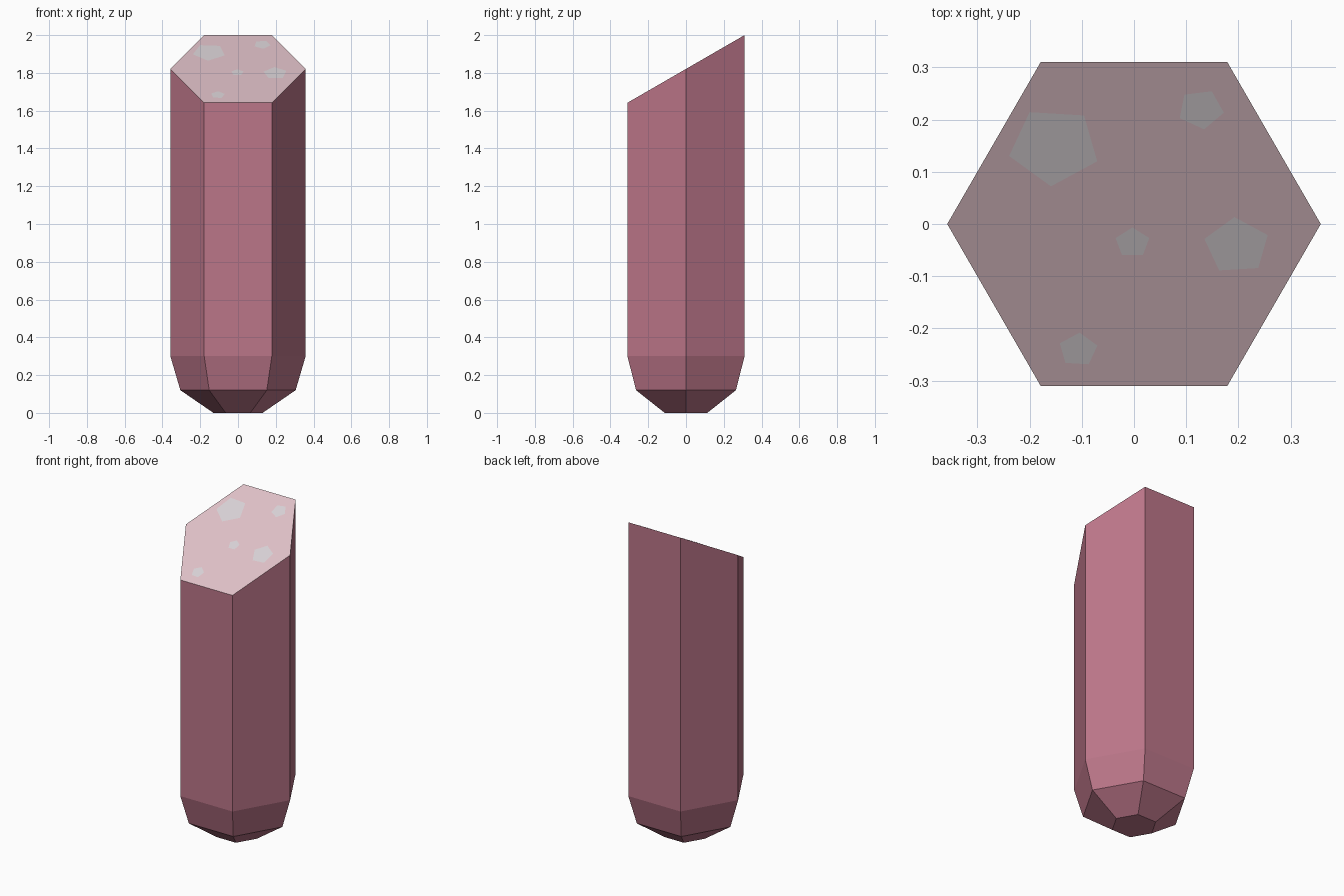
import bpy, bmesh
from math import cos, sin, pi, radians, tan

if "Cube" in bpy.data.objects:
    bpy.data.objects.remove(bpy.data.objects["Cube"])

SLOPE = tan(radians(30))
MID_Z = 1.821


def material(name, rgb):
    m = bpy.data.materials.new(name)
    m.diffuse_color = (*rgb, 1)
    m.use_nodes = True
    m.node_tree.nodes["Principled BSDF"].inputs["Base Color"].default_value = m.diffuse_color
    return m


def add_object(name, bm, *mats):
    bmesh.ops.recalc_face_normals(bm, faces=bm.faces)
    me = bpy.data.meshes.new(name)
    bm.to_mesh(me)
    bm.free()
    for m in mats:
        me.materials.append(m)
    ob = bpy.data.objects.new(name, me)
    bpy.context.collection.objects.link(ob)
    return ob


skin = material("skin", (0.50, 0.18, 0.25))
flesh = material("flesh", (0.74, 0.53, 0.57))
fat = material("fat", (0.69, 0.64, 0.67))

# Six-sided stick: rounded foot rings, then a slanted cut at the top
bm = bmesh.new()
rings = []
for r, z in [(0.13, 0), (0.305, 0.12), (0.358, 0.3), (0.358, None)]:
    ring = []
    for i in range(6):
        x, y = r * cos(i * pi / 3), r * sin(i * pi / 3)
        ring.append(bm.verts.new((x, y, MID_Z + y * SLOPE if z is None else z)))
    rings.append(ring)
for a, b in zip(rings, rings[1:]):
    for i in range(6):
        j = (i + 1) % 6
        bm.faces.new((a[i], a[j], b[j], b[i]))
bm.faces.new(rings[0][::-1])
bm.faces.new(rings[-1]).material_index = 1
add_object("stick", bm, skin, flesh)

# Pentagon flecks lying on the cut: x, y, radius, turn in degrees
flecks = [(-0.153, 0.149, 0.089, 266), (0.128, 0.220, 0.045, -10),
          (0.197, -0.042, 0.064, 94), (-0.003, -0.036, 0.034, 90),
          (-0.107, -0.241, 0.038, 86)]
bm = bmesh.new()
for cx, cy, r, turn in flecks:
    pts = []
    for i in range(5):
        a = radians(turn) + i * 2 * pi / 5
        x, y = cx + r * cos(a), cy + r * sin(a) * cos(radians(30))
        pts.append(bm.verts.new((x, y, MID_Z + y * SLOPE + 0.002)))
    bm.faces.new(pts)
add_object("flecks", bm, fat)
